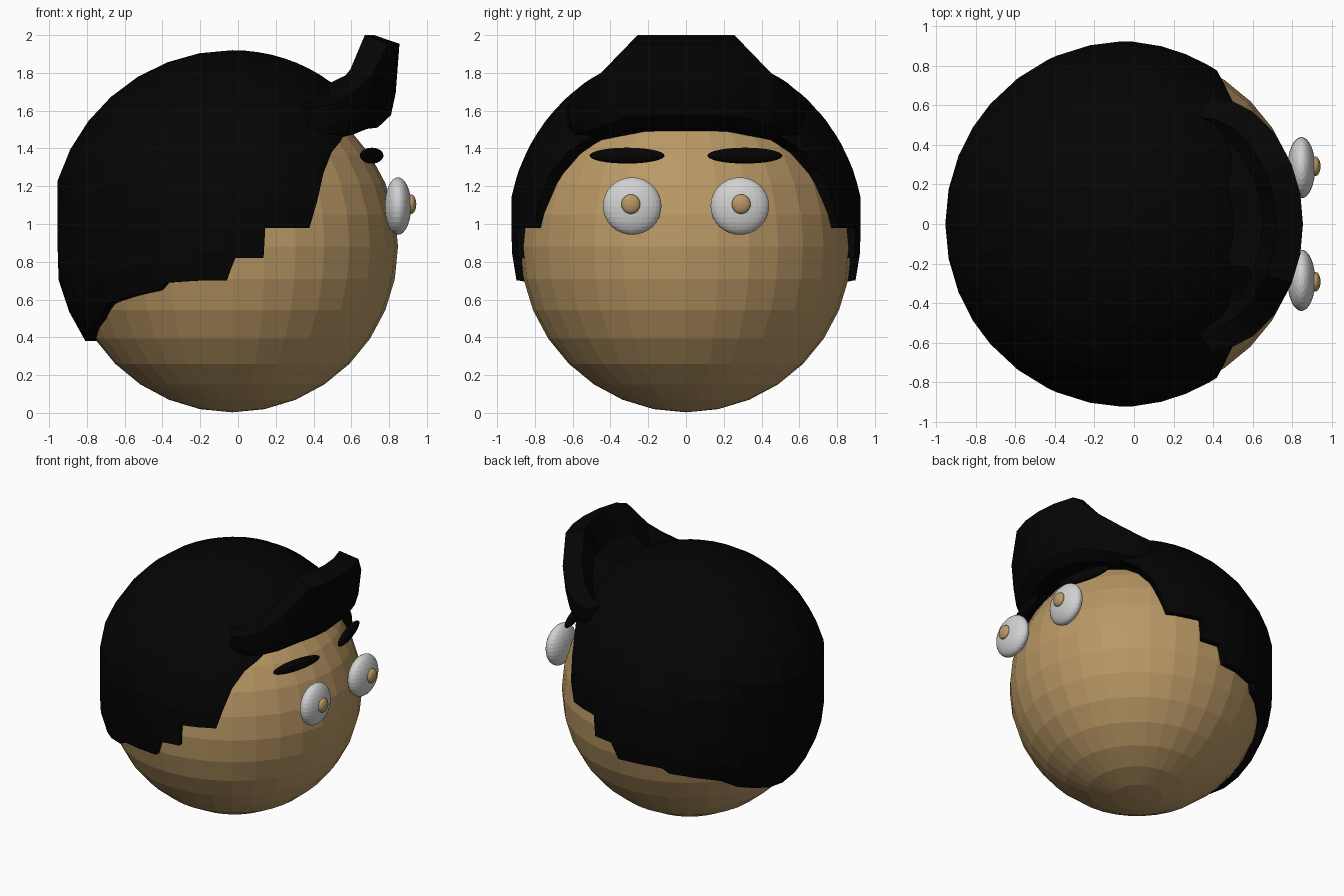
import bpy, bmesh, math
from math import sin, cos, acos, sqrt, radians

if "Cube" in bpy.data.objects:
    bpy.data.objects.remove(bpy.data.objects["Cube"])

CX = -0.03                      # axis of the head
HEAD_R, HEAD_Z = 0.877, 0.88


def material(name, rgb):
    m = bpy.data.materials.new(name)
    m.diffuse_color = (*rgb, 1)
    m.use_nodes = True
    m.node_tree.nodes["Principled BSDF"].inputs["Base Color"].default_value = m.diffuse_color
    return m


SKIN = material("tan skin", (0.49, 0.315, 0.13))
BLACK = material("black hair", (0.0012, 0.0012, 0.0012))
WHITE = material("eye white", (0.64, 0.64, 0.64))


def ball(name, loc, radii, mat, rot=0, segs=32, rings=16):
    bpy.ops.mesh.primitive_uv_sphere_add(segments=segs, ring_count=rings, radius=1,
                                         location=loc, rotation=(0, 0, rot))
    o = bpy.context.object
    o.name = name
    o.scale = radii
    o.data.materials.append(mat)
    return o


def loft(name, rows, mat, closed_rows, loop):
    """Skin a list of point rows; loop joins last row to first."""
    bm = bmesh.new()
    vs = [[bm.verts.new(p) for p in row] for row in rows]
    n, k = len(vs), len(vs[0])
    for i in range(n if loop else n - 1):
        a, b = vs[i], vs[(i + 1) % n]
        for j in range(k if closed_rows else k - 1):
            q = (j + 1) % k
            bm.faces.new((a[j], a[q], b[q], b[j]))
    if not loop:
        bm.faces.new(vs[0])
        bm.faces.new(vs[-1])
    bmesh.ops.remove_doubles(bm, verts=bm.verts, dist=0.0005)
    bmesh.ops.recalc_face_normals(bm, faces=bm.faces)
    me = bpy.data.meshes.new(name)
    bm.to_mesh(me)
    bm.free()
    me.materials.append(mat)
    o = bpy.data.objects.new(name, me)
    bpy.context.collection.objects.link(o)
    return o


# Head
ball("head", (CX, 0, HEAD_Z), (HEAD_R,) * 3, SKIN)

# Eyes, pupils and brows on both sides
for s, side in ((1, "left"), (-1, "right")):
    ball("eye_" + side, (0.847, s * 0.285, 1.095), (0.07, 0.155, 0.152), WHITE)
    ball("pupil_" + side, (0.917, s * 0.292, 1.105), (0.027, 0.05, 0.052), SKIN, 0, 24, 12)
    ball("brow_" + side, (0.708, s * 0.312, 1.362), (0.03, 0.206, 0.042), BLACK, s * radians(15.5))

# Hair cap: lower edge height by angle from the face direction, stepped at the sides
edge = [(0, 1.55), (11, 1.55), (22, 1.55), (33, 1.53), (43, 1.44), (50, 1.38), (56, 1.27),
        (60, 1.12), (63, 0.98), (71, 0.98), (79, 0.98), (79.5, 0.82), (89, 0.82),
        (92, 0.70), (102, 0.70), (113, 0.69), (116, 0.65), (127, 0.62), (139, 0.58),
        (148, 0.50), (158, 0.45), (169, 0.40), (180, 0.38)]
edge = edge + [(360 - a, z) for a, z in edge[-2:0:-1]]
RINGS = 12


def cap_point(a, theta):
    z = 0.94 + 0.98 * cos(theta)
    back = 1 + 0.025 * max(0, -cos(a))                     # slight bulge at the back
    front = 1 - 0.06 * max(0, cos(a)) * sin(theta) ** 2    # thins towards the face
    r = min(0.925, (0.945 if z > 0.94 else 0.925) * sin(theta) * back) * front
    return (CX + r * cos(a), r * sin(a), z)


columns = []
for deg, zb in edge:
    a = radians(deg)
    end = acos((zb - 0.94) / 0.98)
    col = [cap_point(a, end * i / RINGS) for i in range(RINGS + 1)]
    ri = sqrt(HEAD_R ** 2 - (zb - HEAD_Z) ** 2) - 0.02      # rim returns to the scalp
    col.append((CX + ri * cos(a), ri * sin(a), zb))
    columns.append(col)
loft("hair_cap", columns, BLACK, False, True)

# Swept-up quiff: wall of hair lofted around the forehead (angle, top height, radius scale)
half = [(0, 2.0, 1), (10, 2.0, 1), (20, 2.0, 0.995), (32, 1.82, 0.985),
        (42, 1.71, 0.96), (50, 1.65, 0.92), (57, 1.63, 0.86)]
sections = [(-a, h, k) for a, h, k in half[:0:-1]] + half
rows = []
for deg, h, k in sections:
    a = radians(deg)
    low = 1.49 - 0.05 * max(0, min(1, (abs(deg) - 18) / 24))
    f = (h - low) / (2.0 - low)
    prof = [(0.60, 0), (0.77, 0.04), (0.84, 0.17), (0.865, 0.40), (0.885, 0.91),
            (0.75, 1.0), (0.68, 0.62), (0.50, 0.46)]
    rows.append([(CX + r * k * cos(a), r * k * sin(a),
                  low + (2.0 - low) * t * f) for r, t in prof])
loft("quiff", rows, BLACK, True, False)
